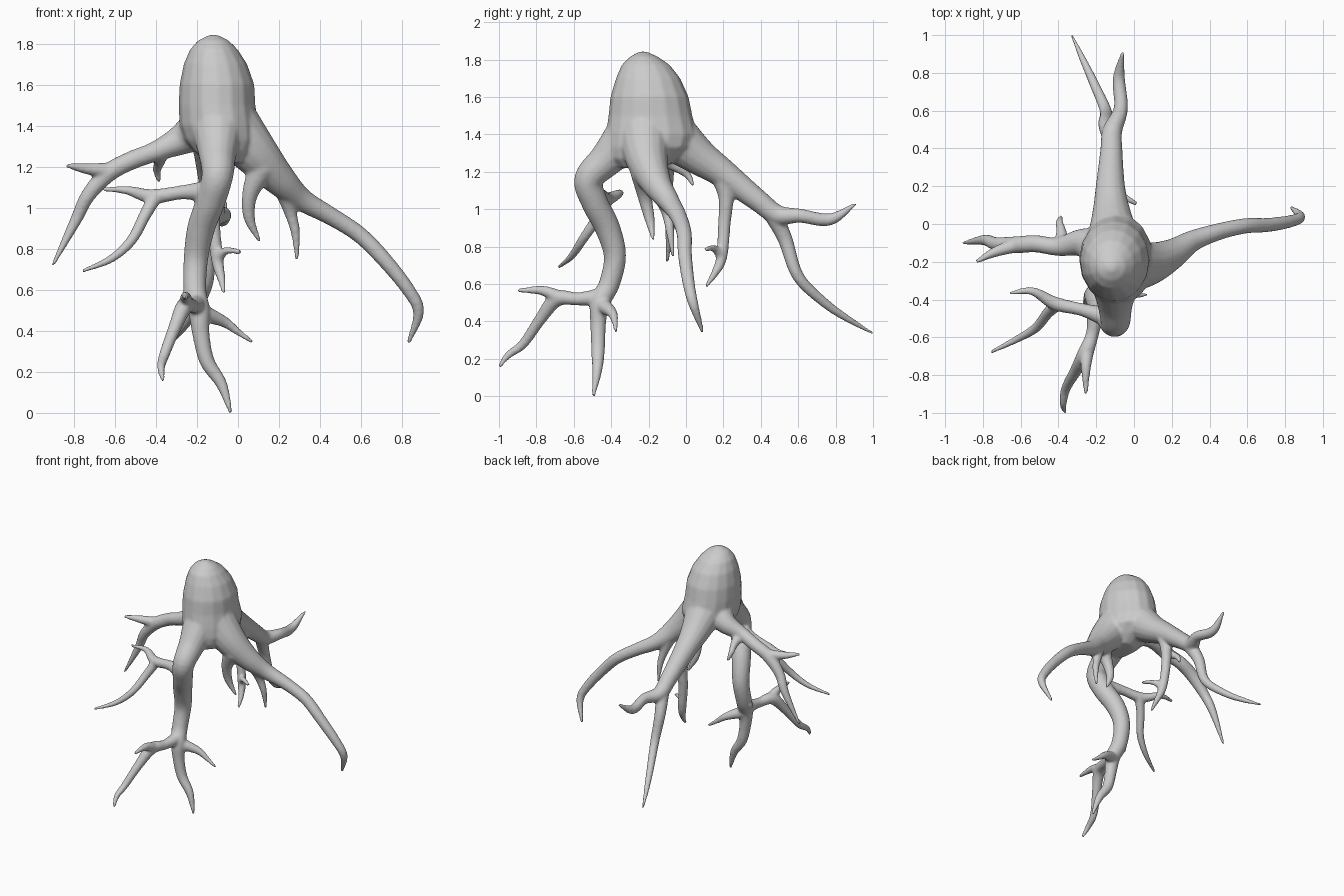
import bpy, bmesh
from mathutils import Vector

bm = bmesh.new()
SIDES, STEPS = 16, 6


def skin(rings):
    """Closed tube through a list of vertex rings."""
    loops = [[bm.verts.new(p) for p in r] for r in rings]
    for a, b in zip(loops, loops[1:]):
        for i in range(SIDES):
            j = (i + 1) % SIDES
            bm.faces.new((a[i], a[j], b[j], b[i]))
    bm.faces.new(loops[0][::-1])
    bm.faces.new(loops[-1])


def spline(pts):
    """Catmull-Rom through points of any dimension."""
    p = [Vector(q) for q in pts]
    p = [p[0] * 2 - p[1]] + p + [p[-1] * 2 - p[-2]]
    out = []
    for a, b, c, d in zip(p, p[1:], p[2:], p[3:]):
        for k in range(STEPS):
            t = k / STEPS
            out.append(0.5 * (2 * b + (c - a) * t + (2 * a - 5 * b + 4 * c - d) * t * t
                              + (3 * b - a - 3 * c + d) * t ** 3))
    return out + [p[-2]]


CIRCLE = [Vector((1, 0)) for _ in range(SIDES)]
from math import cos, sin, tau
CIRCLE = [(cos(tau * i / SIDES), sin(tau * i / SIDES)) for i in range(SIDES)]


def limb(*pts):
    """Tapering root through (x, y, z, radius) points."""
    s = spline(pts)
    c = [q.to_3d() for q in s]
    rings, u = [], None
    for i, q in enumerate(s):
        t = (c[min(i + 1, len(c) - 1)] - c[max(i - 1, 0)]).normalized()
        u = t.orthogonal() if u is None else u - t * u.dot(t)
        u.normalize()
        v, r = t.cross(u), max(q[3], 0.008)
        rings.append([c[i] + (u * x + v * y) * r for x, y in CIRCLE])
    skin(rings)


# Bulbous body: z, x min, x max, y min, y max
body = [(1.22, -.15, .03, -.36, -.12), (1.27, -.21, .07, -.42, -.04), (1.33, -.26, .10, -.43, .04),
        (1.4, -.285, .10, -.43, .06), (1.5, -.29, .085, -.415, .035), (1.6, -.285, .08, -.405, .015),
        (1.7, -.265, .045, -.375, -.03), (1.77, -.235, .00, -.345, -.085),
        (1.815, -.195, -.045, -.30, -.15), (1.842, -.14, -.10, -.25, -.21)]
skin([[((b + a) / 2 + (b - a) / 2 * x, (d + c) / 2 + (d - c) / 2 * y, z) for x, y in CIRCLE]
      for z, a, b, c, d in body])

# Front leg with its side branches
limb((-.1, -.28, 1.42, .14), (-.1, -.42, 1.27, .095), (-.1, -.52, 1.16, .078), (-.13, -.49, 1.04, .072),
     (-.18, -.42, .9, .068), (-.205, -.38, .75, .06), (-.21, -.41, .6, .056), (-.19, -.46, .5, .053),
     (-.18, -.47, .38, .042), (-.15, -.47, .25, .037), (-.08, -.475, .14, .028), (-.035, -.495, .0, .01))
limb((-.12, -.5, 1.08, .06), (-.27, -.455, 1.075, .035), (-.42, -.42, 1.055, .036),
     (-.54, -.355, 1.085, .022), (-.66, -.367, 1.09, .01))
limb((-.4, -.42, 1.06, .036), (-.455, -.47, .96, .03), (-.52, -.55, .84, .026),
     (-.62, -.61, .75, .02), (-.76, -.68, .69, .01))
limb((-.2, -.45, .53, .05), (-.22, -.58, .52, .035), (-.26, -.69, .52, .042), (-.31, -.78, .41, .032),
     (-.36, -.87, .28, .026), (-.375, -.95, .22, .02), (-.365, -1.0, .155, .01))
limb((-.25, -.68, .53, .038), (-.255, -.77, .565, .026), (-.255, -.9, .565, .011))
limb((-.18, -.45, .49, .045), (-.07, -.395, .445, .028), (0, -.38, .395, .018), (.07, -.375, .345, .009))
limb((-.2, -.46, .52, .04), (-.25, -.42, .57, .025), (-.26, -.4, .58, .012))

# Right leg
limb((-.05, -.22, 1.42, .15), (.08, -.21, 1.27, .115), (.2, -.16, 1.14, .082), (.31, -.09, 1.04, .057),
     (.45, -.04, .96, .045), (.59, -.01, .87, .041), (.71, -.005, .75, .038), (.83, .015, .6, .033),
     (.88, .04, .49, .027), (.83, .09, .34, .01))
limb((.12, -.23, 1.2, .07), (.06, -.22, 1.07, .04), (.055, -.195, .95, .028), (.105, -.175, .835, .009))
limb((.23, -.13, 1.1, .06), (.255, -.1, .98, .032), (.28, -.085, .88, .023), (.287, -.07, .745, .009))

# Back leg with fork and hanging shoot
limb((-.11, -.08, 1.4, .14), (-.12, .07, 1.28, .1), (-.125, .2, 1.19, .078), (-.12, .38, 1.05, .06),
     (-.115, .49, .97, .053), (-.07, .61, .965, .038), (-.08, .77, .945, .033), (-.06, .91, 1.03, .009))
limb((-.12, .46, .98, .05), (-.15, .53, .84, .04), (-.15, .6, .64, .032), (-.21, .74, .5, .026),
     (-.27, .87, .41, .019), (-.33, 1.0, .335, .008))
limb((-.12, .2, 1.17, .065), (-.115, .215, 1.06, .042), (-.12, .205, .92, .034), (-.1, .19, .74, .03),
     (-.08, .15, .65, .02), (-.07, .105, .585, .009))
limb((-.1, .19, .75, .028), (-.06, .15, .79, .02), (.015, .105, .785, .012))

# Left leg with fork and small shoot
limb((-.15, -.15, 1.41, .13), (-.27, -.1, 1.335, .078), (-.4, -.12, 1.275, .05), (-.52, -.105, 1.23, .046),
     (-.63, -.11, 1.17, .045), (-.73, -.105, 1.06, .036), (-.79, -.085, .94, .029), (-.905, -.1, .715, .009))
limb((-.62, -.11, 1.18, .04), (-.74, -.15, 1.19, .027), (-.835, -.2, 1.205, .011))
limb((-.38, -.12, 1.27, .045), (-.385, -.04, 1.22, .028), (-.395, .01, 1.18, .02), (-.385, .04, 1.125, .01))

bmesh.ops.recalc_face_normals(bm, faces=bm.faces)
mesh = bpy.data.meshes.new("root_creature")
bm.to_mesh(mesh)
bm.free()
obj = bpy.data.objects.new("root_creature", mesh)
bpy.context.collection.objects.link(obj)

# Fuse all parts into one smooth organic skin
rm = obj.modifiers.new("fuse", 'REMESH')
rm.mode, rm.voxel_size, rm.use_smooth_shade = 'VOXEL', 0.009, True
sm = obj.modifiers.new("soften", 'SMOOTH')
sm.factor, sm.iterations = 0.5, 8
